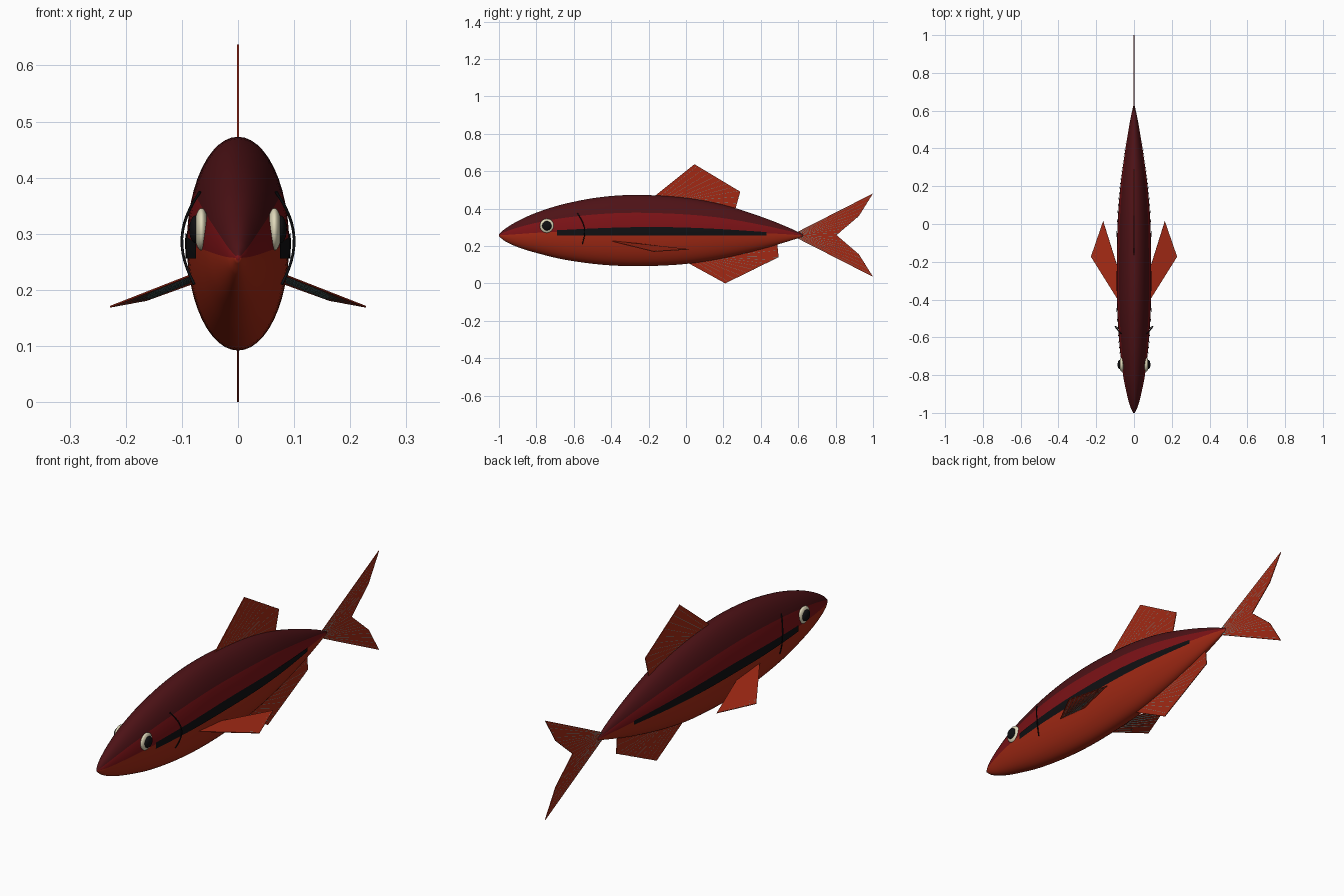
import bpy, bmesh, math
from mathutils import Vector

if "Cube" in bpy.data.objects:
    bpy.data.objects.remove(bpy.data.objects["Cube"])


def material(name, rgb):
    m = bpy.data.materials.new(name)
    m.diffuse_color = (*rgb, 1)
    m.use_nodes = True
    m.node_tree.nodes["Principled BSDF"].inputs["Base Color"].default_value = m.diffuse_color
    return m


MAROON = material("dark maroon", (0.075, 0.006, 0.008))
RED = material("deep red", (0.20, 0.006, 0.008))
ORANGE = material("orange red", (0.36, 0.022, 0.007))
BLACK = material("black", (0.005, 0.005, 0.006))
CREAM = material("cream", (0.75, 0.70, 0.50))
TEAL = material("grey teal", (0.16, 0.27, 0.26))

# Body stations: y, top z, bottom z, half width
STATIONS = [
    (-1.0, .262, .252, .004), (-.97, .29, .227, .019), (-.9, .333, .194, .038),
    (-.8, .378, .163, .058), (-.65, .425, .127, .076), (-.45, .462, .100, .089),
    (-.25, .473, .092, .091), (0, .457, .104, .087), (.2, .42, .135, .072),
    (.4, .357, .182, .045), (.55, .298, .226, .02), (.625, .262, .25, .004)]


def section(y):
    """Smoothly interpolated (top, bottom, half width) of the body at y."""
    S = STATIONS
    i = max(k for k in range(len(S) - 1) if S[k][0] <= y + 1e-6)

    def slope(k, c):
        a, b = max(k - 1, 0), min(k + 1, len(S) - 1)
        return (S[b][c] - S[a][c]) / (S[b][0] - S[a][0])

    h = S[i + 1][0] - S[i][0]
    t = (y - S[i][0]) / h
    return [(2*t**3 - 3*t**2 + 1) * S[i][c] + (t**3 - 2*t**2 + t) * h * slope(i, c)
            + (3*t**2 - 2*t**3) * S[i+1][c] + (t**3 - t**2) * h * slope(i + 1, c)
            for c in (1, 2, 3)]


def side_x(y, z):
    """Half width of the body surface at (y, z)."""
    top, bot, hw = section(y)
    u = (z - (top + bot) / 2) / ((top - bot) / 2)
    return hw * math.sqrt(max(0, 1 - u * u))


def finish(name, bm, mats, smooth=False):
    bmesh.ops.recalc_face_normals(bm, faces=bm.faces)
    me = bpy.data.meshes.new(name)
    bm.to_mesh(me)
    bm.free()
    for m in mats:
        me.materials.append(m)
    for p in me.polygons:
        p.use_smooth = smooth
    ob = bpy.data.objects.new(name, me)
    bpy.context.collection.objects.link(ob)
    return ob


def tubes(name, paths, radius, mat):
    cu = bpy.data.curves.new(name, 'CURVE')
    cu.dimensions = '3D'
    cu.bevel_depth = radius
    cu.bevel_resolution = 1
    cu.use_fill_caps = True
    cu.materials.append(mat)
    for path in paths:
        sp = cu.splines.new('POLY')
        sp.points.add(len(path) - 1)
        for p, co in zip(sp.points, path):
            p.co = (*co, 1)
    bpy.context.collection.objects.link(bpy.data.objects.new(name, cu))


def along(line, t):
    """Point at fraction t of the length of a polyline."""
    pts = [Vector(p) for p in line]
    d = t * sum((b - a).length for a, b in zip(pts, pts[1:]))
    for a, b in zip(pts, pts[1:]):
        n = (b - a).length
        if d <= n + 1e-9:
            return a.lerp(b, d / n)
        d -= n
    return pts[-1]


def fin(name, outline, root, edge, rays):
    """Thin flat fin with a fan of fine rays from root line to edge line."""
    bm = bmesh.new()
    bm.faces.new([bm.verts.new(p) for p in outline])
    ob = finish(name, bm, [ORANGE])
    sol = ob.modifiers.new("thickness", 'SOLIDIFY')
    sol.thickness = 0.003
    sol.offset = 0
    ts = [(k + .5) / rays for k in range(rays)]
    tubes(name + "_rays", [(along(root, t), along(edge, t)) for t in ts], 0.0018, TEAL)


def upright(pts):
    return [(0, y, z) for y, z in pts]


# Body: lofted ellipses, coloured in three bands by angle
N, SUB = 48, 5
ys = [a[0] + (b[0] - a[0]) * k / SUB for a, b in zip(STATIONS, STATIONS[1:]) for k in range(SUB)]
ys.append(STATIONS[-1][0])
bm = bmesh.new()
rings = []
for y in ys:
    top, bot, hw = section(y)
    rings.append([bm.verts.new((hw * math.cos(2*math.pi*k/N), y,
                                (top + bot)/2 + (top - bot)/2 * math.sin(2*math.pi*k/N)))
                  for k in range(N)])
for r, s in zip(rings, rings[1:]):
    for k in range(N):
        f = bm.faces.new((r[k], r[(k+1) % N], s[(k+1) % N], s[k]))
        height = math.sin(2 * math.pi * (k + .5) / N)
        f.material_index = 0 if height > .5 else 1 if height > 0 else 2
for ring in (rings[0], rings[-1]):
    bm.faces.new(ring).material_index = 1
finish("body", bm, [MAROON, RED, ORANGE], True)

for s, label in ((1, "right"), (-1, "left")):
    # Side stripe: thin strip following the flank
    bm = bmesh.new()
    rows = []
    for k in range(41):
        t = k / 40
        y = -.69 + 1.12 * t
        low = .256
        high = .284 - .010 * t + .022 * math.sin(math.pi * t)
        zs = [low + (high - low) * j / 4 for j in range(5)]
        rows.append([bm.verts.new((s * (side_x(y, z) + .003), y, z)) for z in zs])
    for a, b in zip(rows, rows[1:]):
        for j in range(4):
            bm.faces.new((a[j], a[j+1], b[j+1], b[j]))
    finish(label + "_stripe", bm, [BLACK], True)

    # Eye and pupil: flattened spheres
    for name, x, rx, r, mat in (("eye", .065, .013, .038, CREAM), ("pupil", .075, .012, .025, BLACK)):
        bpy.ops.mesh.primitive_uv_sphere_add(segments=24, ring_count=12, radius=1,
                                             location=(s * x, -.744, .308))
        ob = bpy.context.object
        ob.name = label + "_" + name
        ob.scale = (rx, r, r)
        ob.data.materials.append(mat)
        bpy.ops.object.shade_smooth()

    # Gill line: slender bowed tube
    gill = []
    for k in range(13):
        t = k / 12
        bow = math.sin(math.pi * t)
        z = .375 - .165 * t
        y = -.58 + .025 * t + .025 * bow
        gill.append((s * (side_x(y, z) + .002 + .014 * bow), y, z))
    tubes(label + "_gill_line", [gill], .0025, BLACK)

    # Pectoral fin
    root = [(s*.08, -.41, .228), (s*.08, -.25, .212)]
    edge = [(s*.228, -.173, .17), (s*.163, .015, .182)]
    fin(label + "_pectoral_fin", [root[0], *edge, root[1]],
        [(s*.085, -.39, .225), (s*.085, -.27, .213)], edge, 8)

# Dorsal and anal fins
fin("dorsal_fin", upright([(-.17, .465), (.045, .637), (.29, .49), (.262, .39)]),
    upright([(-.15, .465), (.06, .44)]), upright([(.045, .637), (.29, .49), (.266, .41)]), 10)
fin("anal_fin", upright([(.0, .115), (.21, 0), (.495, .14), (.488, .215)]),
    upright([(.03, .12), (.22, .15)]), upright([(.21, 0), (.495, .14), (.49, .195)]), 10)

# Forked tail fin: two mirrored lobes
for s, label in ((1, "upper"), (-1, "lower")):
    def lobe(pts):
        return upright([(y, .258 + s * h) for y, h in pts])
    fin(label + "_tail_fin", lobe([(.56, 0), (.59, .014), (1.0, .223), (.925, .103), (.805, 0)]),
        lobe([(.59, .012), (.6, 0)]), lobe([(.999, .222), (.925, .103), (.805, 0)]), 9)
